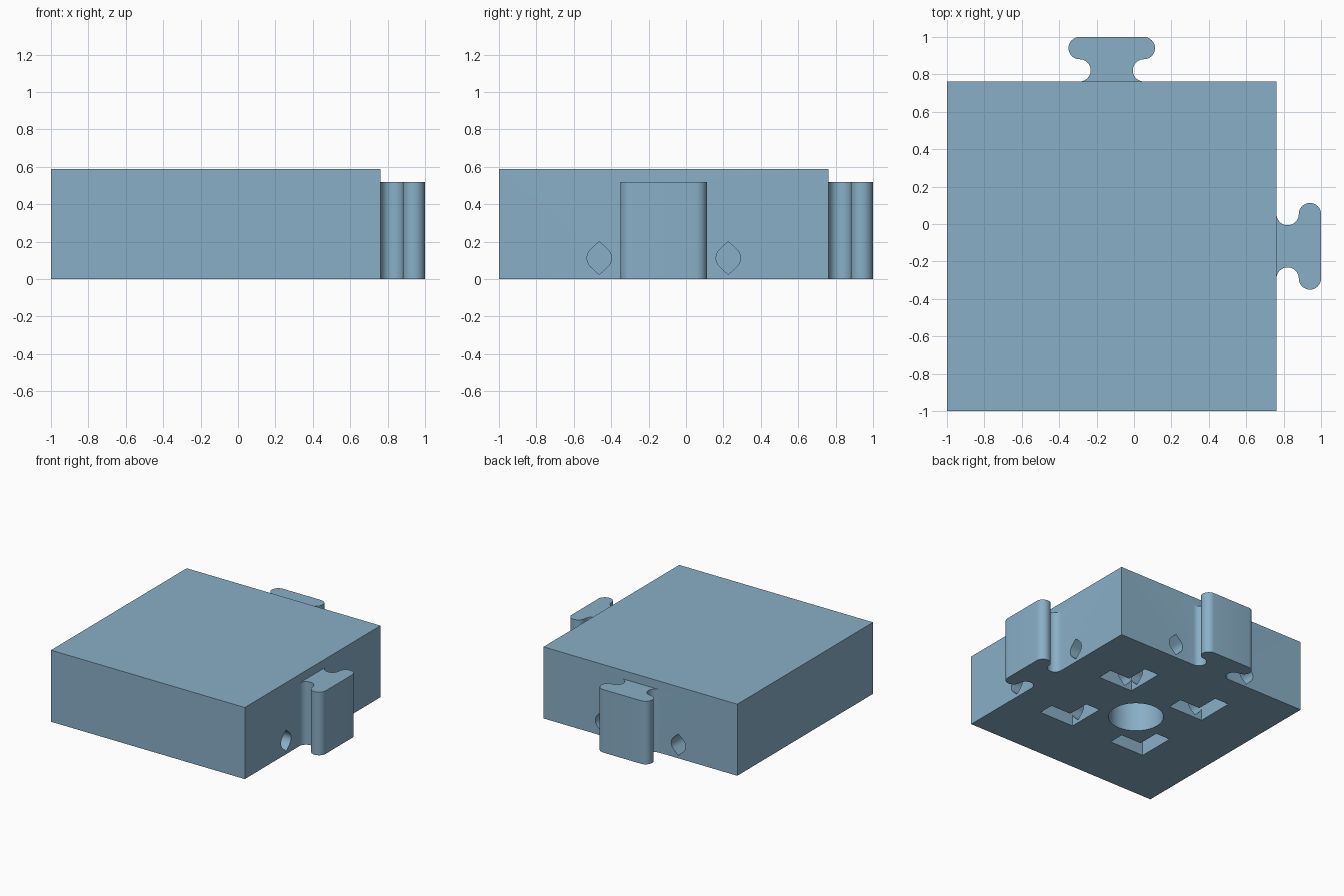
import bpy, bmesh, math
from mathutils import Matrix, Vector

if "Cube" in bpy.data.objects:
    bpy.data.objects.remove(bpy.data.objects["Cube"])

C = -0.119            # block centre in x and y
WALL = 0.762          # right and back wall position
OFF = 0.345           # offset of tunnels and slots from the centre
HOLE_R = 0.065

blue = bpy.data.materials.new("steel_blue")
blue.diffuse_color = (0.25, 0.43, 0.57, 1)
blue.use_nodes = True
blue.node_tree.nodes["Principled BSDF"].inputs["Base Color"].default_value = blue.diffuse_color


def prism(name, profile, depth, matrix=Matrix()):
    """Extrude a closed 2D profile along local z, then place it."""
    bm = bmesh.new()
    face = bm.faces.new([bm.verts.new((x, y, 0)) for x, y in profile])
    ext = bmesh.ops.extrude_face_region(bm, geom=[face])
    moved = [g for g in ext["geom"] if isinstance(g, bmesh.types.BMVert)]
    bmesh.ops.translate(bm, verts=moved, vec=(0, 0, depth))
    bm.transform(matrix)
    bmesh.ops.recalc_face_normals(bm, faces=bm.faces)
    mesh = bpy.data.meshes.new(name)
    bm.to_mesh(mesh)
    bm.free()
    mesh.materials.append(blue)
    ob = bpy.data.objects.new(name, mesh)
    bpy.context.collection.objects.link(ob)
    return ob


def arc(cx, cy, r, start, end, n):
    return [(cx + r * math.cos(math.radians(start + (end - start) * i / n)),
             cy + r * math.sin(math.radians(start + (end - start) * i / n)))
            for i in range(n + 1)]


def combine(target, other, operation):
    mod = target.modifiers.new(other.name, "BOOLEAN")
    mod.object = other
    mod.operation = operation
    mod.solver = "EXACT"
    other.hide_render = True
    other.hide_viewport = True


# Square block
block = prism("block", [(-1, -1), (WALL, -1), (WALL, WALL), (-1, WALL)], 0.588)

# Interlocking tabs: rounded head on a neck with scooped sides
r = (1 - WALL) / 4
half = ([(0.172, -0.03)] + arc(0.172, r, r, 270, 90, 16)
        + arc(0.172, 3 * r, r, -90, 90, 16)[1:])
tab_profile = half + [(-x, y) for x, y in reversed(half)]
for name, angle, pos in (("back_tab", 0, (C, WALL, 0)),
                         ("right_tab", -90, (WALL, C, 0))):
    place = Matrix.Translation(pos) @ Matrix.Rotation(math.radians(angle), 4, "Z")
    combine(block, prism(name, tab_profile, 0.518, place), "UNION")

# Round socket in the underside
socket = prism("socket_cutter", arc(C, C, 0.207, 0, 360, 64)[:-1], 0.57,
               Matrix.Translation((0, 0, -0.05)))
combine(block, socket, "DIFFERENCE")

# L-shaped slots in the underside
w, arm = HOLE_R, 0.25
ell = [(-w, -w), (arm, -w), (arm, w), (w, w), (w, arm), (-w, arm)]
for sx in (-1, 1):
    for sy in (-1, 1):
        place = Matrix.Translation((C + sx * OFF, C + sy * OFF, -0.05))
        combine(block, prism("slot_cutter", ell, 0.25, place), "DIFFERENCE")

# Pointed tunnels running in from the right and back walls to the far slots
tip = HOLE_R * 1.36
pointed = (arc(0, 0, HOLE_R, -45, 45, 10) + [(0, tip)]
           + arc(0, 0, HOLE_R, 135, 225, 10) + [(0, -tip)])
inner = C - OFF
length = WALL - inner + 0.05
for s in (-1, 1):
    # Local y becomes world z, local z becomes the tunnel direction
    along_x = Matrix(((0, 0, 1, inner), (1, 0, 0, C + s * OFF),
                      (0, 1, 0, 0.112), (0, 0, 0, 1)))
    along_y = Matrix(((-1, 0, 0, C + s * OFF), (0, 0, 1, inner),
                      (0, 1, 0, 0.112), (0, 0, 0, 1)))
    for m in (along_x, along_y):
        combine(block, prism("tunnel_cutter", pointed, length, m), "DIFFERENCE")

# Bake the booleans, remove the helpers, keep sharp edges
bpy.context.view_layer.update()
deps = bpy.context.evaluated_depsgraph_get()
baked = bpy.data.meshes.new_from_object(block.evaluated_get(deps))
block.modifiers.clear()
block.data = baked
for ob in list(bpy.data.objects):
    if ob is not block and ob.name != block.name:
        bpy.data.objects.remove(ob)
bpy.context.view_layer.objects.active = block
block.select_set(True)
bpy.ops.object.shade_smooth_by_angle(angle=math.radians(30))
